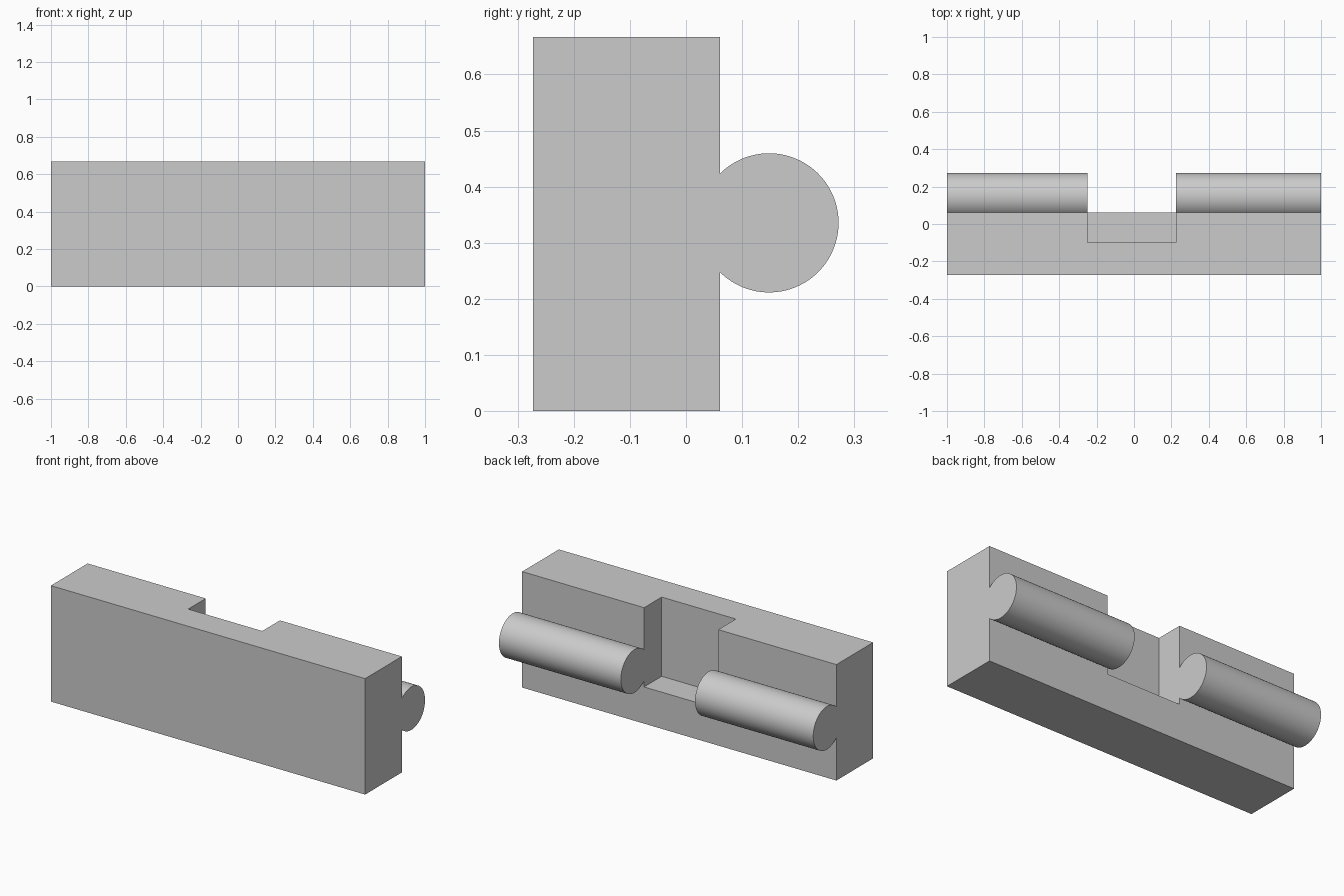
import bpy, bmesh, math

cube = bpy.data.objects.get("Cube")
if cube:
    bpy.data.objects.remove(cube, do_unlink=True)

grey = bpy.data.materials.new("plain_grey")
grey.use_nodes = True
colour = (0.6, 0.6, 0.6, 1)
grey.diffuse_color = colour
grey.node_tree.nodes["Principled BSDF"].inputs["Base Color"].default_value = colour


def extrude_x(name, profile, x0, x1):
    """Sweep a closed (y, z) profile along x."""
    bm = bmesh.new()
    face = bm.faces.new([bm.verts.new((x0, y, z)) for y, z in profile])
    swept = bmesh.ops.extrude_face_region(bm, geom=[face])["geom"]
    verts = [v for v in swept if isinstance(v, bmesh.types.BMVert)]
    bmesh.ops.translate(bm, verts=verts, vec=(x1 - x0, 0, 0))
    bmesh.ops.recalc_face_normals(bm, faces=bm.faces)
    mesh = bpy.data.meshes.new(name)
    bm.to_mesh(mesh)
    bm.free()
    mesh.materials.append(grey)
    obj = bpy.data.objects.new(name, mesh)
    bpy.context.collection.objects.link(obj)
    return obj


# Block and rod share one profile: a rectangle with a round bead on its back
front, back, height = -0.2725, 0.061, 0.667
rod_y, rod_z, radius = 0.148, 0.3355, 0.124
start = math.acos((back - rod_y) / radius)
steps = 64
arc = []
for i in range(steps + 1):
    a = -start + 2 * start * i / steps
    arc.append((rod_y + radius * math.cos(a), rod_z + radius * math.sin(a)))
profile = [(front, 0), (back, 0), *arc, (back, height), (front, height)]
block = extrude_x("block_with_rods", profile, -1, 1)

# Notch that opens the top and back, and splits the rod in two
floor, inner = 0.211, -0.099
notch = [(inner, floor), (0.5, floor), (0.5, 1), (inner, 1)]
cutter = extrude_x("notch_cutter", notch, -0.248, 0.224)
cutter.hide_render = True
cutter.hide_set(True)
cut = block.modifiers.new("notch", 'BOOLEAN')
cut.operation = 'DIFFERENCE'
cut.solver = 'EXACT'
cut.object = cutter

# Apply the cut, then smooth only the round rods
bpy.ops.object.select_all(action='DESELECT')
bpy.context.view_layer.objects.active = block
block.select_set(True)
bpy.ops.object.modifier_apply(modifier=cut.name)
bpy.data.objects.remove(cutter, do_unlink=True)
bpy.ops.object.shade_smooth_by_angle(angle=math.radians(30))
